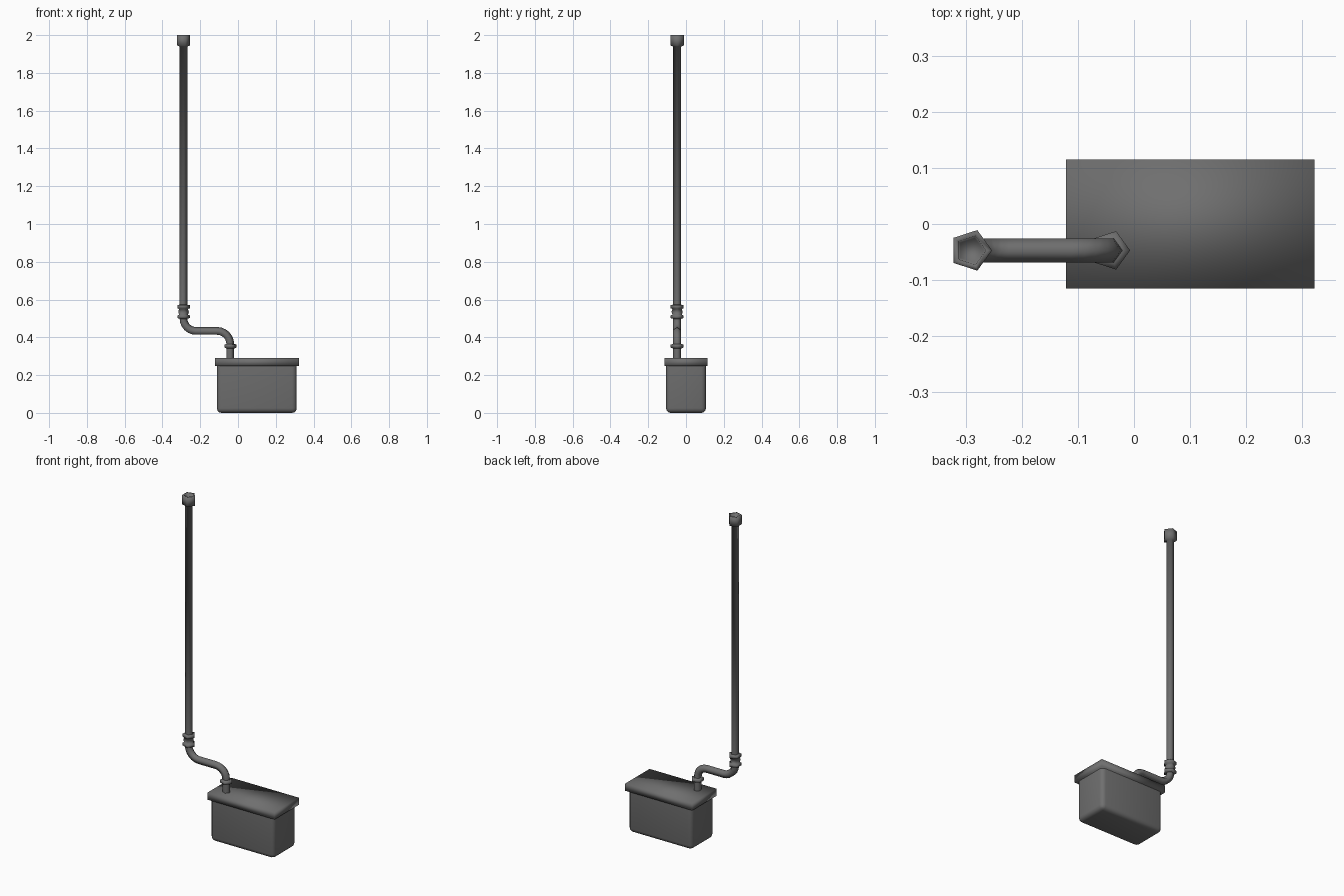
import bpy, bmesh, math
from mathutils import Vector

cube = bpy.data.objects.get("Cube")
if cube:
    bpy.data.objects.remove(cube, do_unlink=True)

grey = bpy.data.materials.new("dark grey metal")
grey.use_nodes = True
colour = (0.16, 0.16, 0.16, 1)
grey.diffuse_color = colour
bsdf = grey.node_tree.nodes["Principled BSDF"]
bsdf.inputs["Base Color"].default_value = colour
bsdf.inputs["Roughness"].default_value = 0.8

SIDES = 5
PIPE_Y = -0.047
RISER_X, OUTLET_X = -0.291, -0.043
PIPE_R, COLLAR_R = 0.0226, 0.036


def finish(name, bm):
    bmesh.ops.recalc_face_normals(bm, faces=bm.faces)
    for f in bm.faces:
        f.smooth = True
    mesh = bpy.data.meshes.new(name)
    bm.to_mesh(mesh)
    bm.free()
    mesh.materials.append(grey)
    obj = bpy.data.objects.new(name, mesh)
    bpy.context.collection.objects.link(obj)
    return obj


def loft(name, stations, cap_start=False, cap_end=False):
    """Skin five-sided rings given as (x, z, in-plane direction, radius)."""
    bm = bmesh.new()
    rings = []
    for x, z, n, r in stations:
        ring = []
        for i in range(SIDES):
            a = math.tau * i / SIDES
            offset = n * math.cos(a) + Vector((0, 1, 0)) * math.sin(a)
            ring.append(bm.verts.new(Vector((x, PIPE_Y, z)) + offset * r))
        rings.append(ring)
    for a, b in zip(rings, rings[1:]):
        for i in range(SIDES):
            j = (i + 1) % SIDES
            bm.faces.new((a[i], a[j], b[j], b[i]))
    if cap_start:
        bm.faces.new(rings[0])
    if cap_end:
        bm.faces.new(rings[-1])
    return finish(name, bm)


def upright(name, x, profile, **caps):
    return loft(name, [(x, z, Vector((1, 0, 0)), r) for r, z in profile], **caps)


def box(name, low, high):
    bm = bmesh.new()
    bmesh.ops.create_cube(bm, size=1)
    for v in bm.verts:
        v.co = [(a + b) / 2 + c * (b - a) for a, b, c in zip(low, high, v.co)]
    return bm


# Tank body: rounded upright and bottom edges, open under the lid
bm = box("tank", (-0.112, -0.106, 0), (0.311, 0.106, 0.26))
top = max(bm.faces, key=lambda f: f.calc_center_median().z)
bmesh.ops.delete(bm, geom=[top], context='FACES_ONLY')
rounded = [e for e in bm.edges if not e.is_boundary]
bmesh.ops.bevel(bm, geom=rounded, offset=0.025, segments=3, profile=0.5, affect='EDGES')
finish("tank", bm)

# Overhanging lid
finish("tank_lid", box("tank_lid", (-0.121, -0.115, 0.247), (0.322, 0.115, 0.29)))

# Tall riser with its hollow end cap
upright("riser_pipe", RISER_X, [
    (PIPE_R, 0.55), (PIPE_R, 1.94), (0.038, 1.945), (0.038, 2.0),
    (0.027, 2.0), (0.023, 1.975)], cap_end=True)

# Coupling with a flange at each end
upright("riser_coupling", RISER_X, [
    (PIPE_R, 0.573), (COLLAR_R, 0.57), (COLLAR_R, 0.554), (0.026, 0.55),
    (0.031, 0.535), (0.026, 0.519), (COLLAR_R, 0.516), (COLLAR_R, 0.502),
    (PIPE_R, 0.498)], cap_start=True, cap_end=True)

# Double-bend pipe, swept along two quarter turns
BEND, RUN_Z, STEPS = 0.068, 0.432, 6
stations = [(RISER_X, 0.51, Vector((1, 0, 0)), PIPE_R)]
for i in range(STEPS + 1):
    a = math.pi / 2 * i / STEPS
    n = Vector((math.cos(a), 0, math.sin(a)))
    stations.append((RISER_X + BEND - BEND * n.x, RUN_Z + BEND - BEND * n.z, n, PIPE_R))
for i in range(STEPS + 1):
    a = math.pi / 2 * (1 - i / STEPS)
    n = Vector((math.cos(a), 0, math.sin(a)))
    stations.append((OUTLET_X - BEND + BEND * n.x, RUN_Z - BEND + BEND * n.z, n, PIPE_R))
stations.append((OUTLET_X, 0.35, Vector((1, 0, 0)), PIPE_R))
loft("bent_pipe", stations)

# Outlet stub and its collar on the lid
upright("outlet_stub", OUTLET_X, [(PIPE_R, 0.28), (PIPE_R, 0.35)])
upright("outlet_collar", OUTLET_X, [
    (PIPE_R, 0.366), (COLLAR_R, 0.361), (COLLAR_R, 0.346), (PIPE_R, 0.341)],
    cap_start=True, cap_end=True)
